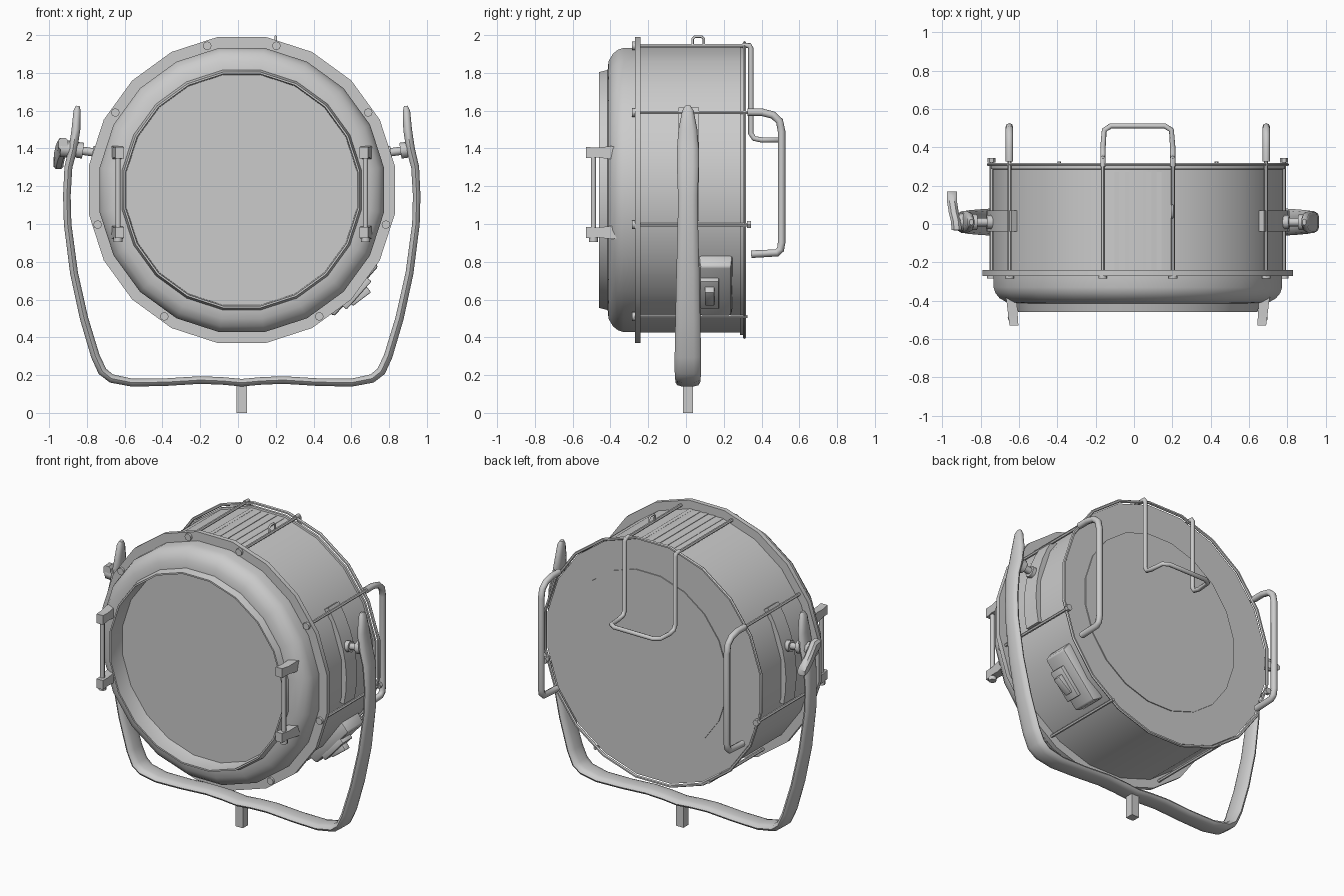
import bpy, bmesh, math
from mathutils import Vector, Matrix

cube = bpy.data.objects.get("Cube")
if cube:
    bpy.data.objects.remove(cube, do_unlink=True)

CX, CZ = 0.02, 1.18      # drum axis
SEG = 20

grey = bpy.data.materials.new("grey_metal")
grey.use_nodes = True
grey.diffuse_color = (0.6, 0.6, 0.6, 1)
grey.node_tree.nodes["Principled BSDF"].inputs["Base Color"].default_value = (0.6, 0.6, 0.6, 1)


def finish(name, mesh, angle=40):
    ob = bpy.data.objects.new(name, mesh)
    bpy.context.collection.objects.link(ob)
    mesh.materials.clear()
    mesh.materials.append(grey)
    bpy.ops.object.select_all(action='DESELECT')
    ob.select_set(True)
    bpy.context.view_layer.objects.active = ob
    bpy.ops.object.shade_smooth_by_angle(angle=math.radians(angle))
    return ob


def from_bmesh(name, bm, angle=40):
    bmesh.ops.recalc_face_normals(bm, faces=bm.faces)
    mesh = bpy.data.meshes.new(name)
    bm.to_mesh(mesh)
    bm.free()
    return finish(name, mesh, angle)


def skin(name, rings, closed=False, angle=40):
    """Bridge equal rings of points into a surface."""
    bm = bmesh.new()
    loops = [[bm.verts.new(p) for p in ring] for ring in rings]
    n = len(loops[0])
    pairs = list(zip(loops, loops[1:])) + ([(loops[-1], loops[0])] if closed else [])
    for a, b in pairs:
        for i in range(n):
            j = (i + 1) % n
            bm.faces.new((a[i], a[j], b[j], b[i]))
    if not closed:
        bm.faces.new(loops[0])
        bm.faces.new(loops[-1])
    return from_bmesh(name, bm, angle)


def lathe(name, profile, closed=False, cx=CX):
    """Spin (radius, y) points around the drum axis."""
    angles = [2 * math.pi * (i + 0.5) / SEG for i in range(SEG)]
    rings = [[(cx + r * math.sin(a), y, CZ + r * math.cos(a)) for a in angles]
             for r, y in profile]
    return skin(name, rings, closed)


def tube(name, points, radius, res=2):
    cu = bpy.data.curves.new(name + "_path", 'CURVE')
    cu.dimensions = '3D'
    cu.bevel_depth, cu.bevel_resolution, cu.use_fill_caps = radius, res, True
    sp = cu.splines.new('POLY')
    sp.points.add(len(points) - 1)
    for p, co in zip(sp.points, points):
        p.co = (*co, 1)
    tmp = bpy.data.objects.new(name + "_path", cu)
    mesh = bpy.data.meshes.new_from_object(tmp)
    bpy.data.objects.remove(tmp)
    return finish(name, mesh, 50)


def box(name, center, size, turn=0, bevel=0.0, taper=1.0):
    """Box turned about y; taper narrows its +x end."""
    bm = bmesh.new()
    bmesh.ops.create_cube(bm, size=1)
    for v in bm.verts:
        k = taper if v.co.x > 0 else 1
        v.co = Vector((v.co.x * size[0], v.co.y * size[1] * k, v.co.z * size[2] * k))
    if bevel:
        bmesh.ops.bevel(bm, geom=bm.edges[:], offset=bevel, segments=2, affect='EDGES', profile=0.5)
    bmesh.ops.transform(bm, matrix=Matrix.Translation(center) @ Matrix.Rotation(turn, 4, 'Y'), verts=bm.verts)
    return from_bmesh(name, bm)


def polar(r, deg, y):
    a = math.radians(deg)
    return Vector((CX + r * math.cos(a), y, CZ + r * math.sin(a)))


# Drum, flange, bezel and lens
lathe("drum", [(0.765, -0.25), (0.765, 0.285), (0.776, 0.287), (0.776, 0.302), (0.74, 0.302)])
lathe("front_flange", [(0.7, -0.27), (0.82, -0.27), (0.82, -0.24), (0.7, -0.24)], closed=True)
lathe("front_bezel", [(0.762, -0.26), (0.762, -0.33), (0.752, -0.36), (0.73, -0.387), (0.69, -0.41),
                      (0.643, -0.415), (0.632, -0.46), (0.622, -0.46), (0.617, -0.33), (0.6, -0.3)], closed=True)
lathe("lens", [(0.62, -0.345), (0.62, -0.33)])
lathe("back_disc", [(0.575, 0.295), (0.575, 0.308)], cx=CX + 0.04)
lathe("back_wire_ring", [(0.788 + 0.01 * math.cos(t * math.pi / 3), 0.31 + 0.01 * math.sin(t * math.pi / 3))
                         for t in range(6)], closed=True)

# Tie rods with bolts, mirrored left and right
for deg in (76.5, 31.5, -13.5, -58.5):
    for a, label in ((deg, "left"), (180 - deg, "right")):
        tag = f"{label}_{int(deg)}"
        tube(f"tie_rod_{tag}", [polar(0.785, a, -0.27), polar(0.785, a, 0.325)], 0.01, 1)
        tube(f"front_bolt_{tag}", [polar(0.785, a, -0.285), polar(0.785, a, -0.265)], 0.023, 2)
        if deg == -13.5:
            tube(f"back_nut_{tag}", [polar(0.785, a, 0.322), polar(0.785, a, 0.345)], 0.021, 1)

# Cooling strips and hanging eye on top
for i in range(5):
    x = CX + (i - 2) * 0.055
    box(f"cooling_strip_{i}", (x, 0.01, CZ + 0.753 - 0.2 * abs(x - CX) ** 2), (0.025, 0.52, 0.012))
tube("hanging_eye", [(0.2, 0.035, 1.94), (0.2, 0.035, 1.98), (0.2, 0.048, 1.992), (0.2, 0.082, 1.992),
                     (0.2, 0.095, 1.98), (0.2, 0.095, 1.94)], 0.007)

# Rear drop handle
half = [(0.182, 0.3, 1.945), (0.182, 0.335, 1.945), (0.182, 0.343, 1.93), (0.182, 0.343, 1.48),
        (0.182, 0.36, 1.453), (0.182, 0.4, 1.445), (0.175, 0.49, 1.445), (0.14, 0.512, 1.445)]
loop = [(CX - x, y, z) for x, y, z in half] + [(CX + x, y, z) for x, y, z in reversed(half)]
tube("rear_drop_handle", loop, 0.014)

# Yoke: rounded bar of changing width, mirrored about the stem
arm = [(0.868, 1.625, 0.03, 0.02), (0.872, 1.6, 0.06, 0.038), (0.878, 1.5, 0.1, 0.046),
       (0.893, 1.4, 0.115, 0.046), (0.918, 1.3, 0.115, 0.042), (0.926, 1.15, 0.105, 0.04),
       (0.922, 1.0, 0.108, 0.04), (0.888, 0.74, 0.122, 0.042), (0.835, 0.5, 0.132, 0.044),
       (0.775, 0.3, 0.14, 0.046), (0.738, 0.22, 0.14, 0.048), (0.69, 0.182, 0.135, 0.046),
       (0.58, 0.16, 0.13, 0.042), (0.4, 0.163, 0.125, 0.04), (0.22, 0.174, 0.125, 0.04),
       (0.1, 0.169, 0.125, 0.04)]
path = arm + [(0, 0.16, 0.125, 0.04)] + [(-x, z, w, t) for x, z, w, t in reversed(arm)]
section = [(1, 0), (0.85, 0.65), (0.45, 1), (-0.45, 1), (-0.85, 0.65),
           (-1, 0), (-0.85, -0.65), (-0.45, -1), (0.45, -1), (0.85, -0.65)]
rings = []
for i, (x, z, w, t) in enumerate(path):
    a, b = path[max(i - 1, 0)], path[min(i + 1, len(path) - 1)]
    d = Vector((b[0] - a[0], b[1] - a[1])).normalized()
    rings.append([(CX + x - d.y * v * t / 2, 0.01 + u * w / 2, z + d.x * v * t / 2) for u, v in section])
skin("yoke", rings, angle=50)
box("mount_stem", (CX, 0.01, 0.075), (0.054, 0.054, 0.15))

for side, label in ((1, "left"), (-1, "right")):
    def at(x, y, z):
        return (CX + side * x, y, z)

    # Curved pivot strap on the drum flank
    rings = []
    for i in range(8):
        deg = -12 + i * 6.5
        deg = deg if side > 0 else 180 - deg
        w = 0.055
        rings.append([polar(0.745, deg, 0.015 - w), polar(0.79, deg, 0.015 - w),
                      polar(0.79, deg, 0.015 + w), polar(0.745, deg, 0.015 + w)])
    skin(f"{label}_pivot_strap", rings)

    # Pivot shaft with collars
    tube(f"{label}_pivot_shaft", [at(0.72, 0.01, 1.37), at(0.895, 0.01, 1.395)], 0.022)
    tube(f"{label}_inner_collar", [at(0.74, 0.01, 1.372), at(0.79, 0.01, 1.378)], 0.036)
    tube(f"{label}_outer_collar", [at(0.84, 0.01, 1.388), at(0.875, 0.01, 1.393)], 0.042)

    # Side grab handle
    tube(f"{label}_grab_handle", [at(0.67, y, z) for y, z in (
        (0.325, 1.592), (0.4, 1.592), (0.46, 1.577), (0.495, 1.545), (0.506, 1.49), (0.506, 0.9),
        (0.5, 0.865), (0.48, 0.847), (0.345, 0.84))], 0.02)

    # Front clips joined by a rod
    for z, part in ((1.378, "upper"), (0.955, "lower")):
        loops = []
        for i, (y, h) in enumerate([(-0.36, 0.032), (-0.4, 0.034), (-0.47, 0.026), (-0.53, 0.03)]):
            x, w = 0.664 - 0.006 * i, 0.029 - 0.002 * i
            loops.append([at(x - w, y, z - h), at(x + w, y, z - h), at(x + w, y, z + h), at(x - w, y, z + h)])
        skin(f"{label}_{part}_clip", loops)
    tube(f"{label}_clip_rod", [at(0.655, -0.49, 0.92), at(0.655, -0.49, 1.4)], 0.014)
    tube(f"{label}_clip_nut", [at(0.655, -0.49, 0.905), at(0.655, -0.49, 0.93)], 0.024)

# Locking lever on one pivot
tube("lever_hub", [(-0.86, 0.01, 1.395), (-0.94, 0.01, 1.4)], 0.045)
lever = [(-0.03, 1.425, 0.03, -0.925), (0.02, 1.41, 0.045, -0.93), (0.06, 1.385, 0.045, -0.94),
         (0.11, 1.35, 0.042, -0.948), (0.15, 1.325, 0.035, -0.95), (0.17, 1.315, 0.02, -0.95)]
skin("locking_lever", [[(x + 0.026 * u, y, z + h * v) for u, v in
                        ((-1, -0.6), (-0.5, -1), (0.5, -1), (1, -0.6), (1, 0.6), (0.5, 1), (-0.5, 1), (-1, 0.6))]
                       for y, z, h, x in lever])

# Switch housing on the lower flank
turn = math.radians(41.5)
box("switch_housing", polar(0.77, -41.5, 0.157), (0.08, 0.18, 0.38), turn, 0.012, 0.92)
box("switch_frame", polar(0.815, -42, 0.125), (0.04, 0.1, 0.2), turn, 0.006)
box("switch_rocker", polar(0.84, -42, 0.125), (0.04, 0.05, 0.12), turn + 0.2, 0.006)
